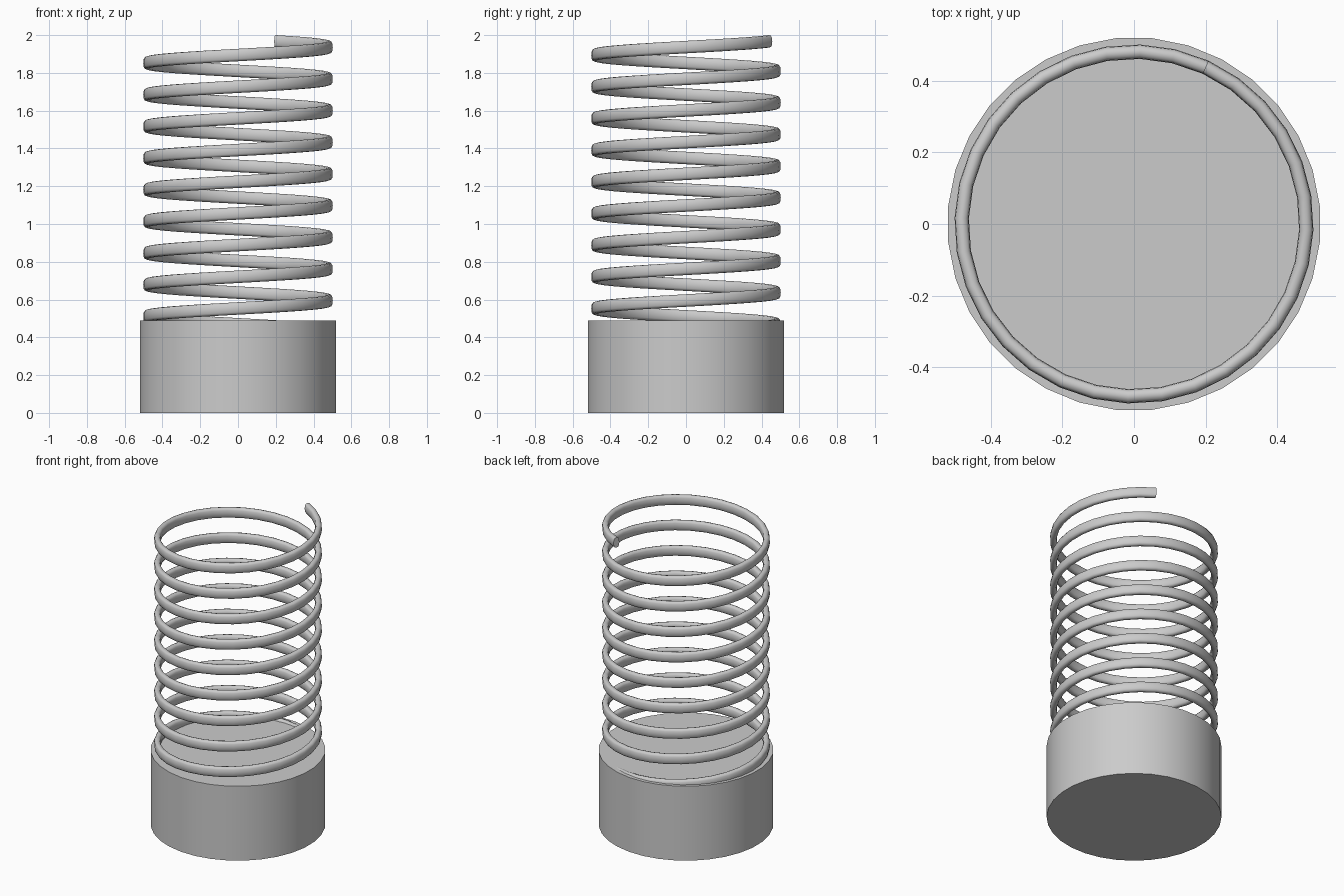
import bpy, bmesh
from math import sin, cos, radians, pi, copysign

if "Cube" in bpy.data.objects:
    bpy.data.objects.remove(bpy.data.objects["Cube"])

SIDES = 32            # facets per turn
TURNS = 9
PITCH = 0.1677
RADIUS = 0.482        # wire centre line
HALF_W, HALF_H = 0.020, 0.033
END_ANGLE = radians(65.5)
END_Z = 1.967


def finish(bm, name, angle):
    bmesh.ops.recalc_face_normals(bm, faces=bm.faces)
    mesh = bpy.data.meshes.new(name)
    bm.to_mesh(mesh)
    bm.free()
    obj = bpy.data.objects.new(name, mesh)
    bpy.context.collection.objects.link(obj)
    bpy.ops.object.select_all(action='DESELECT')
    obj.select_set(True)
    bpy.context.view_layer.objects.active = obj
    bpy.ops.object.shade_smooth_by_angle(angle=radians(angle))
    return obj


# Solid base drum
bpy.ops.mesh.primitive_cylinder_add(vertices=SIDES, radius=0.522, depth=0.49,
                                    location=(0, 0, 0.245),
                                    rotation=(0, 0, pi / SIDES))
base = bpy.context.object
base.name = "base"
bpy.ops.object.shade_smooth_by_angle(angle=radians(30))


# Rounded, tall wire section (superellipse)
def soft(v):
    return copysign(abs(v) ** 0.75, v)


section = [(HALF_W * soft(cos(2 * pi * k / 12)), HALF_H * soft(sin(2 * pi * k / 12)))
           for k in range(12)]

# Coil swept downwards from its free end into the base
bm = bmesh.new()
rings = []
for i in range(SIDES * TURNS + 1):
    turn = i / SIDES
    a = END_ANGLE - 2 * pi * turn
    z = END_Z - PITCH * turn
    rings.append([bm.verts.new(((RADIUS + r) * cos(a), (RADIUS + r) * sin(a), z + h))
                  for r, h in section])
for lower, upper in zip(rings, rings[1:]):
    for k in range(12):
        n = (k + 1) % 12
        bm.faces.new((lower[k], lower[n], upper[n], upper[k]))
bm.faces.new(rings[0])
bm.faces.new(rings[-1])
finish(bm, "coil_spring", 50)
